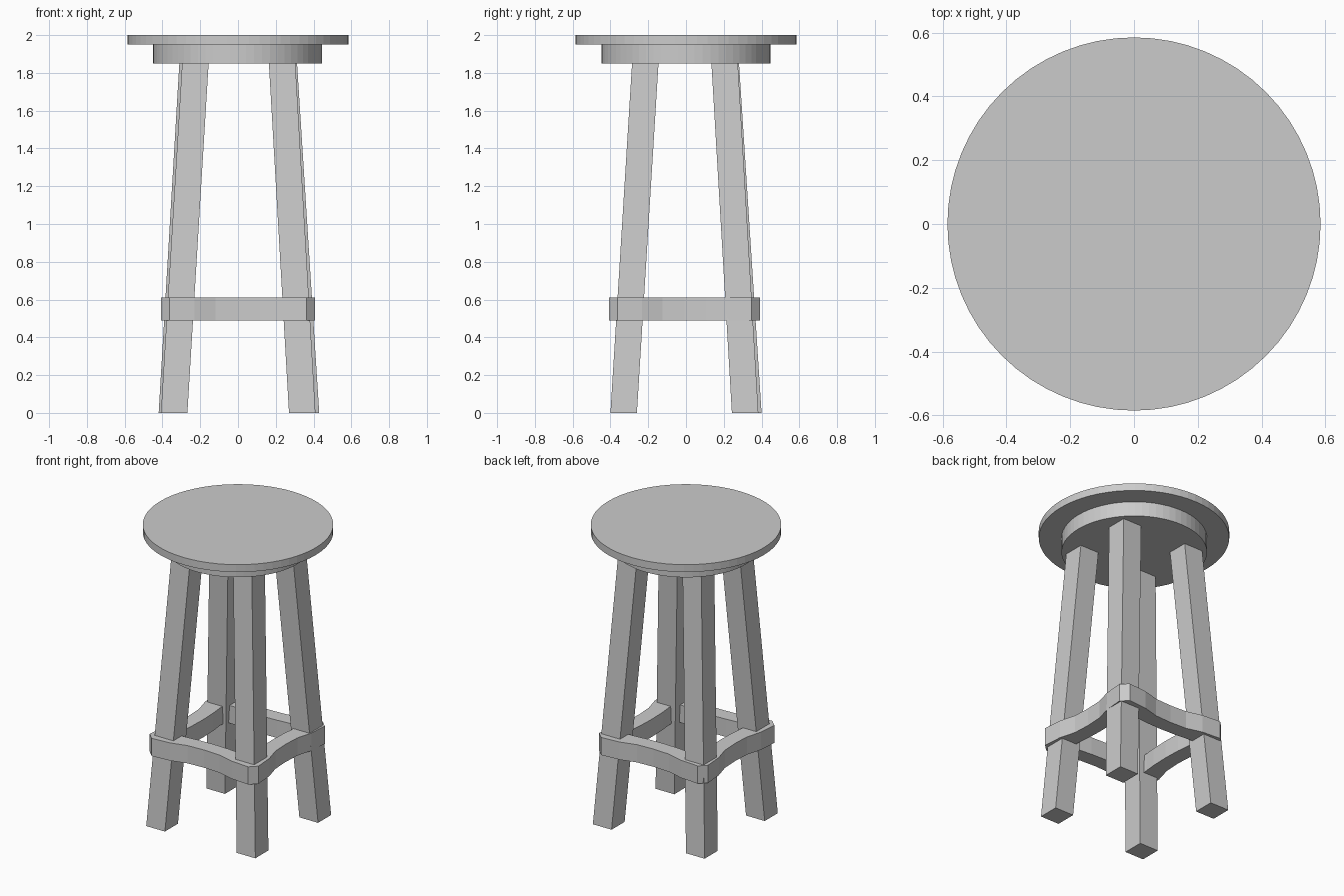
import bpy, bmesh, math

if "Cube" in bpy.data.objects:
    bpy.data.objects.remove(bpy.data.objects["Cube"])


def make_object(name, bm):
    bmesh.ops.recalc_face_normals(bm, faces=bm.faces)
    mesh = bpy.data.meshes.new(name)
    bm.to_mesh(mesh)
    bm.free()
    obj = bpy.data.objects.new(name, mesh)
    bpy.context.collection.objects.link(obj)
    return obj


def disc(name, radius, z0, z1, x=0.0):
    bm = bmesh.new()
    bmesh.ops.create_cone(bm, cap_ends=True, segments=64, radius1=radius,
                          radius2=radius, depth=z1 - z0)
    bmesh.ops.translate(bm, verts=bm.verts, vec=(x, 0, (z0 + z1) / 2))
    return make_object(name, bm)


def leg(name, bottom, top, z_top=1.86, half=0.07):
    # square post sheared from its foot centre to its top centre
    bm = bmesh.new()
    bmesh.ops.create_cube(bm, size=1)
    for v in bm.verts:
        up = v.co.z > 0
        cx, cy = top if up else bottom
        v.co = (cx + v.co.x * 2 * half, cy + v.co.y * 2 * half, z_top if up else 0)
    return make_object(name, bm)


# Round seat and the thicker apron beneath it
disc("seat", 0.585, 1.95, 2.0)
disc("seat_apron", 0.447, 1.85, 1.95, -0.002)

# Four splayed legs
leg("front_left_leg", (-0.338, -0.33), (-0.225, -0.215))
leg("front_right_leg", (0.34, -0.33), (0.233, -0.215))
leg("back_right_leg", (0.36, 0.313), (0.242, 0.204))
leg("back_left_leg", (-0.35, 0.33), (-0.24, 0.21))

# Footrest ring: one side as (along, outward, inward along, inward), turned four times
side = [(-0.362, 0.408, -0.272, 0.272), (-0.23, 0.398, -0.20, 0.27),
        (-0.12, 0.368, -0.12, 0.262), (0.0, 0.362, 0.0, 0.258),
        (0.12, 0.368, 0.12, 0.262), (0.23, 0.398, 0.20, 0.27),
        (0.362, 0.408, 0.272, 0.272)]
bm = bmesh.new()
rings = []
for k in range(4):
    c, s = math.cos(k * math.pi / 2), math.sin(k * math.pi / 2)

    def place(t, d, z):
        x, y = t * c + d * s, t * s - d * c
        return bm.verts.new((x, y * 0.98 - 0.008, z))

    for to, o, ti, i in side:
        rings.append([place(to, o, 0.49), place(to, o, 0.61),
                      place(ti, i, 0.61), place(ti, i, 0.49)])
for n, a in enumerate(rings):
    b = rings[(n + 1) % len(rings)]
    for j in range(4):
        m = (j + 1) % 4
        bm.faces.new((a[j], b[j], b[m], a[m]))
bmesh.ops.remove_doubles(bm, verts=bm.verts, dist=0.0005)
make_object("footrest_ring", bm)
